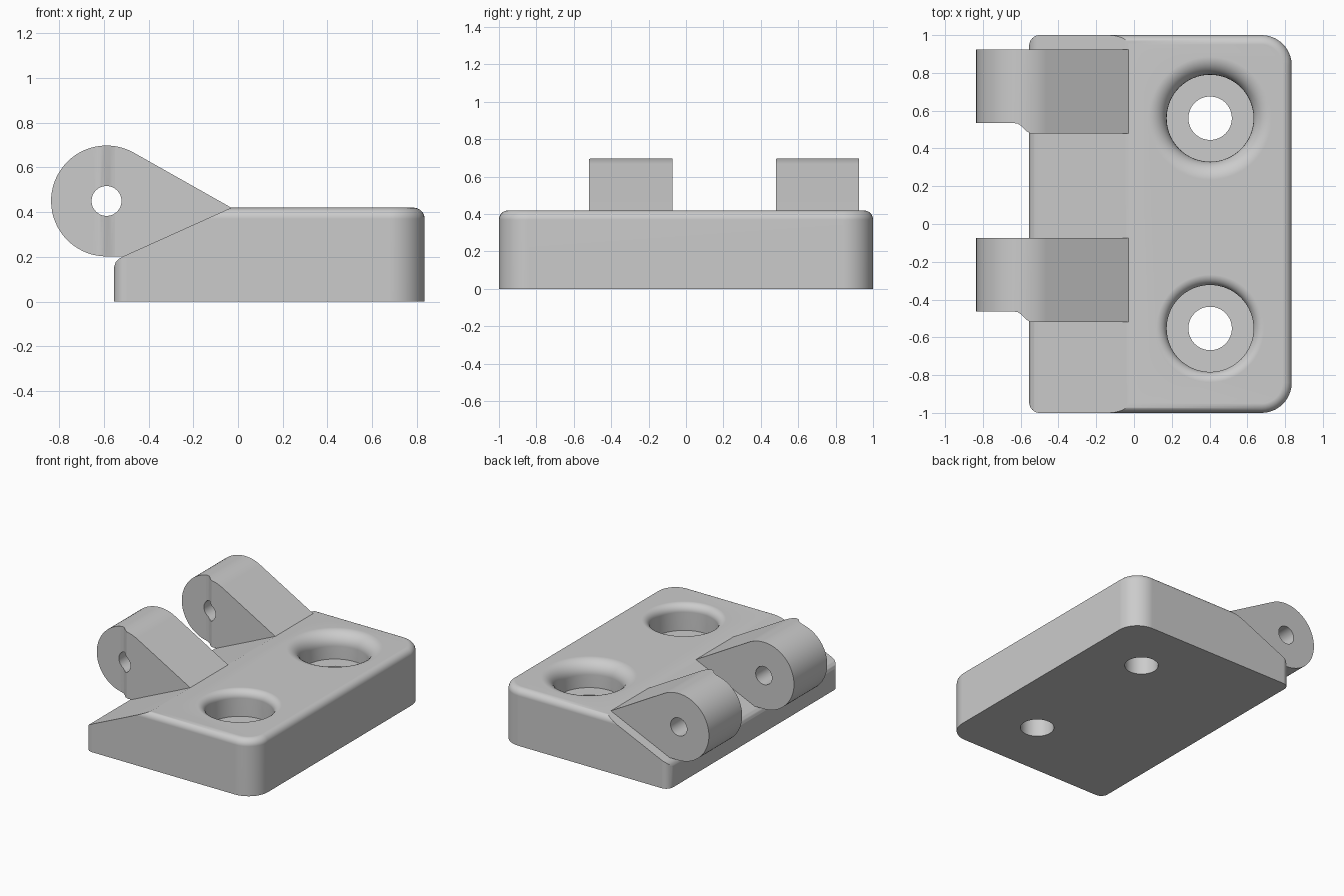
import bpy, bmesh
from math import sin, cos, pi, atan2, acos, hypot

if "Cube" in bpy.data.objects:
    bpy.data.objects.remove(bpy.data.objects["Cube"])

GREY = (0.6, 0.6, 0.6, 1)
grey = bpy.data.materials.new("plain grey")
grey.use_nodes = True
grey.diffuse_color = GREY
grey.node_tree.nodes["Principled BSDF"].inputs["Base Color"].default_value = GREY

TOP = 0.42
PIN_X, PIN_Z, PIN_R = -0.588, 0.45, 0.248
CREST_X = -0.03


def arc(cx, cy, r, a0, a1, n):
    return [(cx + r * cos(a0 + (a1 - a0) * i / n), cy + r * sin(a0 + (a1 - a0) * i / n))
            for i in range(n + 1)]


def loft(name, rings):
    """Closed solid through equally sized rings of points."""
    bm = bmesh.new()
    loops = [[bm.verts.new(p) for p in ring] for ring in rings]
    n = len(loops[0])
    for a, b in zip(loops, loops[1:]):
        for i in range(n):
            bm.faces.new((a[i], a[(i + 1) % n], b[(i + 1) % n], b[i]))
    bm.faces.new(loops[0])
    bm.faces.new(loops[-1])
    bmesh.ops.recalc_face_normals(bm, faces=bm.faces)
    mesh = bpy.data.meshes.new(name)
    bm.to_mesh(mesh)
    bm.free()
    mesh.materials.append(grey)
    obj = bpy.data.objects.new(name, mesh)
    bpy.context.collection.objects.link(obj)
    return obj


def prism_y(name, profile, y0, y1):
    return loft(name, [[(x, y, z) for x, z in profile] for y in (y0, y1)])


def prism_z(name, profile, z0, z1):
    return loft(name, [[(x, y, z) for x, y in profile] for z in (z0, z1)])


def activate(obj):
    bpy.ops.object.select_all(action='DESELECT')
    obj.select_set(True)
    bpy.context.view_layer.objects.active = obj


def cut(obj, cutter):
    activate(obj)
    mod = obj.modifiers.new("cut", 'BOOLEAN')
    mod.operation = 'DIFFERENCE'
    mod.solver = 'EXACT'
    mod.object = cutter
    bpy.ops.object.modifier_apply(modifier=mod.name)
    bpy.data.objects.remove(cutter)


def finish(obj):
    activate(obj)
    bpy.ops.object.shade_smooth_by_angle(angle=pi / 6)
    mod = obj.modifiers.new("flat face normals", 'WEIGHTED_NORMAL')
    mod.keep_sharp = True


# Base plate: rounded rectangle with a filleted top edge
def outline(inset, z):
    x0, x1, rl, rr = -0.555, 0.835, 0.056, 0.16
    corners = [(x1 - rr, 1 - rr, rr, 0), (x0 + rl, 1 - rl, rl, 1),
               (x0 + rl, rl - 1, rl, 2), (x1 - rr, rr - 1, rr, 3)]
    return [(x, y, z) for cx, cy, r, q in corners
            for x, y in arc(cx, cy, r - inset, q * pi / 2, (q + 1) * pi / 2, 10)]


FILLET = 0.05
rings = [outline(0, 0)]
rings += [outline(FILLET - r, z) for r, z in arc(0, TOP - FILLET, FILLET, 0, pi / 2, 8)]
base = loft("base_plate", rings)

# Sloped relief under the knuckles, easing into the side wall
slope = [(0.06, 0.46), (CREST_X, TOP), (-0.505, 0.206), (-0.53, 0.193),
         (-0.547, 0.176), (-0.556, 0.15), (-0.7, 0.15), (-0.7, 0.7), (0.06, 0.7)]
cut(base, prism_y("slope_cutter", slope, -1.2, 1.2))

# Counterbored screw holes with flared rims
for y, flare in ((0.56, 0.095), (-0.553, 0.055)):
    bore = 0.23
    profile = [(0.115, -0.1), (0.115, 0.23), (bore, 0.23)]
    profile += arc(bore + flare, TOP - flare, flare, pi, pi / 2, 8)
    profile.append((bore + flare, 0.6))
    cut(base, loft("screw_cutter", [[(x, v, z) for x, v in arc(0.403, y, r, 0, 2 * pi * 63 / 64, 63)]
                                    for r, z in profile]))
finish(base)

# Knuckles: teardrop lugs with a pin hole and a relieved end
dx, dz = CREST_X - PIN_X, TOP - PIN_Z
tangent = atan2(dz, dx) + acos(PIN_R / hypot(dx, dz))
for name, low, high in (("back_knuckle", 0.48, 0.925), ("front_knuckle", -0.518, -0.073)):
    lug = arc(PIN_X, PIN_Z, PIN_R, tangent, 1.5 * pi, 40) + [(-0.5, 0.202), (0, 0.403)]
    knuckle = prism_y(name, lug, low, high)
    step = [(-1, 0.055), (-0.64, 0.055), (-0.615, 0.051), (-0.595, 0.038),
            (-0.572, 0.013), (-0.55, 0), (-0.55, -0.1), (-1, -0.1)]
    cut(knuckle, prism_z("step_cutter", [(x, low + y) for x, y in step], 0, 1))
    pin = arc(PIN_X, PIN_Z, 0.067, 0, 2 * pi * 31 / 32, 31)
    cut(knuckle, prism_y("pin_cutter", pin, low - 0.2, high + 0.2))
    finish(knuckle)
